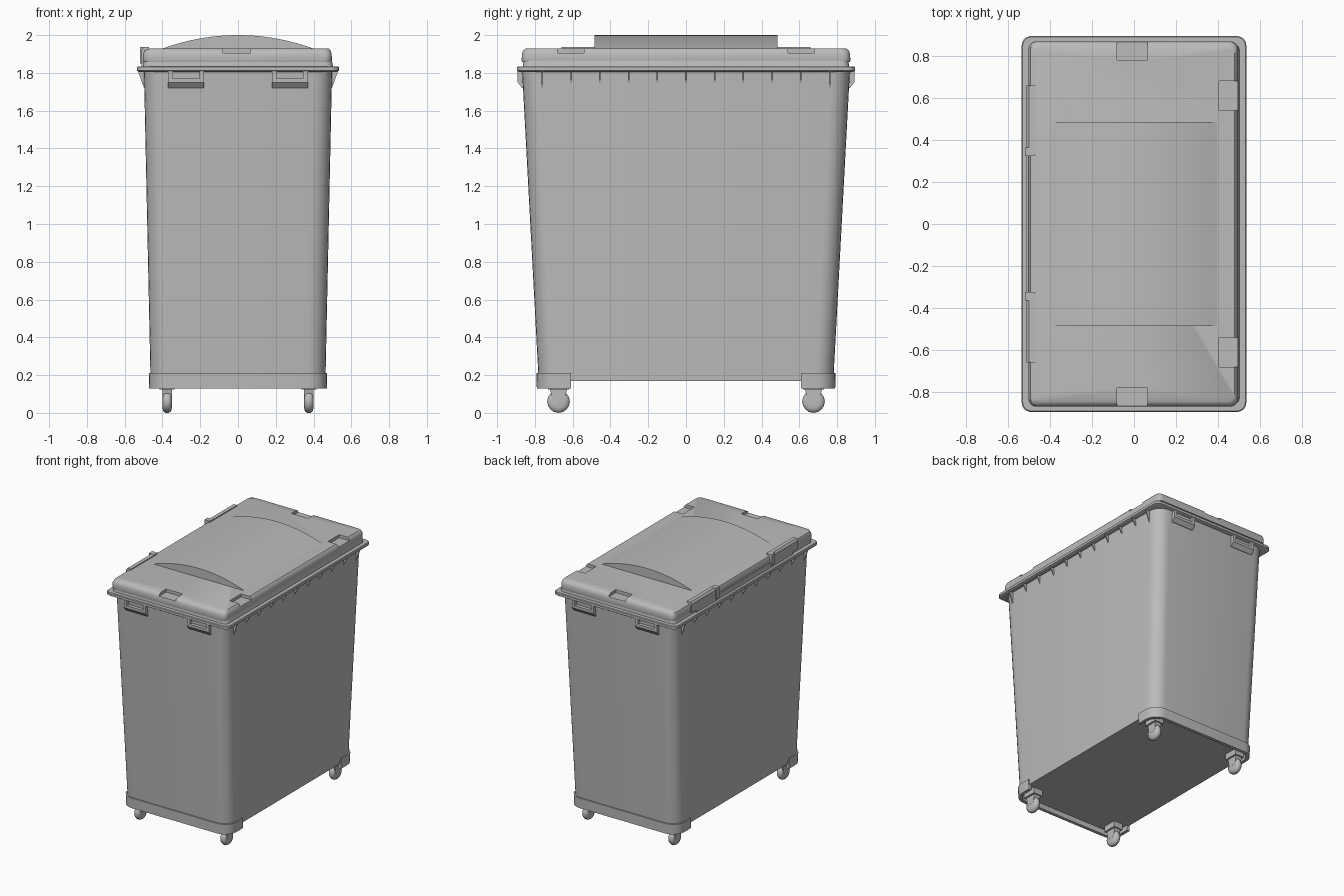
import bpy, bmesh, math
from mathutils import Vector

if "Cube" in bpy.data.objects:
    bpy.data.objects.remove(bpy.data.objects["Cube"], do_unlink=True)

grey = bpy.data.materials.new("light grey plastic")
grey.use_nodes = True
grey.diffuse_color = (0.5, 0.5, 0.5, 1)
grey.node_tree.nodes["Principled BSDF"].inputs["Base Color"].default_value = (0.5, 0.5, 0.5, 1)


def finish(name, bm):
    bmesh.ops.recalc_face_normals(bm, faces=bm.faces)
    mesh = bpy.data.meshes.new(name)
    bm.to_mesh(mesh)
    bm.free()
    mesh.materials.append(grey)
    obj = bpy.data.objects.new(name, mesh)
    bpy.context.collection.objects.link(obj)
    return obj


def smooth(obj, angle=35):
    bpy.ops.object.select_all(action='DESELECT')
    obj.select_set(True)
    bpy.context.view_layer.objects.active = obj
    bpy.ops.object.shade_smooth_by_angle(angle=math.radians(angle))


def rounded_rect(hx, hy, z, r, cx=0, steps=6):
    points = []
    for k, (sx, sy) in enumerate([(1, 1), (-1, 1), (-1, -1), (1, -1)]):
        for i in range(steps + 1):
            a = math.pi / 2 * (k + i / steps)
            points.append(Vector((cx + sx * (hx - r) + r * math.cos(a),
                                  sy * (hy - r) + r * math.sin(a), z)))
    return points


def loft(name, sections, closed=False):
    """Skin stacked rounded rectangles; closed joins last to first as a hollow band."""
    bm = bmesh.new()
    rings = [[bm.verts.new(p) for p in rounded_rect(*s)] for s in sections]
    pairs = list(zip(rings, rings[1:]))
    if closed:
        pairs.append((rings[-1], rings[0]))
    else:
        bm.faces.new(rings[0])
        bm.faces.new(rings[-1])
    for a, b in pairs:
        for i in range(len(a)):
            j = (i + 1) % len(a)
            bm.faces.new((a[i], a[j], b[j], b[i]))
    return finish(name, bm)


def prism(name, points, start, end, axis):
    """Extrude an outline: (x, z) along y, or (y, z) along x."""
    bm = bmesh.new()
    ends = []
    for t in (start, end):
        ends.append([bm.verts.new((t, u, v) if axis == 'x' else (u, t, v)) for u, v in points])
        bm.faces.new(ends[-1])
    for i in range(len(points)):
        j = (i + 1) % len(points)
        bm.faces.new((ends[0][i], ends[0][j], ends[1][j], ends[1][i]))
    return finish(name, bm)


def box(name, x0, x1, y0, y1, z0, z1):
    return prism(name, [(x0, z0), (x1, z0), (x1, z1), (x0, z1)], y0, y1, 'y')


def cut(obj, cutter):
    cutter.hide_render = True
    mod = obj.modifiers.new("cut", 'BOOLEAN')
    mod.operation = 'DIFFERENCE'
    mod.solver = 'EXACT'
    mod.object = cutter
    bpy.context.view_layer.objects.active = obj
    bpy.ops.object.modifier_apply(modifier=mod.name)
    bpy.data.objects.remove(cutter, do_unlink=True)


# Tapered bin body and its overhanging rim
smooth(loft("bin_body", [(0.463, 0.78, 0.17, 0.1), (0.498, 0.868, 1.815, 0.1)]))
smooth(loft("bin_rim", [
    (0.525, 0.885, 1.806, 0.04), (0.535, 0.895, 1.812, 0.045),
    (0.535, 0.895, 1.83, 0.045), (0.53, 0.89, 1.835, 0.04),
    (0.503, 0.863, 1.835, 0.04), (0.497, 0.86, 1.865, 0.04)]))

# Base skirt wrapping both short ends, open along the middle of the long sides
skirt = loft("base_skirt", [
    (0.47, 0.79, 0.13, 0.1), (0.472, 0.792, 0.21, 0.1),
    (0.445, 0.765, 0.21, 0.08), (0.445, 0.765, 0.13, 0.08)], closed=True)
cut(skirt, box("skirt_cutter", -1, 1, -0.61, 0.61, 0, 0.5))
smooth(skirt)

# Lid with a softened top edge and a wider slope on the hinge side
lid = loft("lid", [
    (0.498, 0.868, 1.858, 0.04, -0.003), (0.5, 0.87, 1.865, 0.04, -0.003),
    (0.499, 0.869, 1.9, 0.04, -0.003), (0.492, 0.862, 1.919, 0.04, -0.002),
    (0.473, 0.845, 1.93, 0.035, 0.006)])
for s in (-1, 1):
    y = sorted((s * 0.78, s * 1.0))
    cut(lid, box("end_notch_cutter", -0.08, 0.065, *y, 1.906, 2))
    y = sorted((s * 0.54, s * 0.68))
    cut(lid, box("side_notch_cutter", 0.405, 0.6, *y, 1.906, 2))
smooth(lid, 40)

# Arched panel raised from the lid
half, rise, base = 0.4, 0.072, 1.928
radius = (half ** 2 + rise ** 2) / (2 * rise)
spread = math.asin(half / radius)
arch = []
for i in range(25):
    a = spread * (1 - i / 12)
    arch.append((radius * math.sin(a), base + rise - radius + radius * math.cos(a)))
smooth(prism("lid_arch", arch, -0.485, 0.485, 'y'))

# Hinges and the low strip that joins them
box("hinge_strip", -0.512, -0.48, -0.6, 0.6, 1.835, 1.875)
for s in (-1, 1):
    y = sorted((s * 0.33, s * 0.66))
    hinge = prism("hinge", [(-0.512, 1.855), (-0.47, 1.855), (-0.47, 1.936),
                            (-0.5, 1.936), (-0.512, 1.92)], *y, 'y')
    y = sorted((s * 0.325, s * 0.365))
    box("hinge_knuckle", -0.52, -0.475, *y, 1.85, 1.937)

# Triangular ribs under the rim on the long sides
for s in (-1, 1):
    for i in range(-5, 6):
        low = 1.72 if abs(i) == 5 else 1.75
        y = i * 0.152
        prism("rim_rib", [(s * 0.485, low), (s * 0.498, low), (s * 0.53, 1.81),
                          (s * 0.485, 1.81)], y - 0.004, y + 0.004, 'y')

# Strap handles under the rim on the short ends
for s in (-1, 1):
    lip = [(s * 0.855, 1.72), (s * 0.867, 1.72), (s * 0.892, 1.75)]
    bar = lip + [(s * 0.892, 1.77), (s * 0.855, 1.77)]
    cheek = lip + [(s * 0.892, 1.81), (s * 0.855, 1.81)]
    for cx in (-0.275, 0.275):
        prism("handle_bar", bar, cx - 0.095, cx + 0.095, 'x')
        for side in (-1, 1):
            mid = cx + side * 0.0825
            prism("handle_cheek", cheek, mid - 0.0125, mid + 0.0125, 'x')

# Casters: rounded wheel, fork and mounting plate
tyre = [(-0.025, 0.035), (-0.02, 0.052), (-0.008, 0.06),
        (0.008, 0.06), (0.02, 0.052), (0.025, 0.035)]
for cx in (-0.375, 0.375):
    for cy in (-0.675, 0.675):
        bm = bmesh.new()
        rings = []
        for dx, r in tyre:
            rings.append([bm.verts.new((cx + dx, cy + r * math.cos(k * math.pi / 8),
                                        0.06 + r * math.sin(k * math.pi / 8)))
                          for k in range(16)])
        for a, b in zip(rings, rings[1:]):
            for k in range(16):
                j = (k + 1) % 16
                bm.faces.new((a[k], a[j], b[j], b[k]))
        bm.faces.new(rings[0])
        bm.faces.new(rings[-1])
        smooth(finish("caster_wheel", bm), 50)
        prism("caster_fork", [(cy - 0.03, 0.06), (cy + 0.03, 0.06),
                              (cy + 0.045, 0.125), (cy - 0.045, 0.125)],
              cx - 0.026, cx + 0.026, 'x')
        box("caster_plate", cx - 0.04, cx + 0.04, cy - 0.055, cy + 0.055, 0.125, 0.175)
